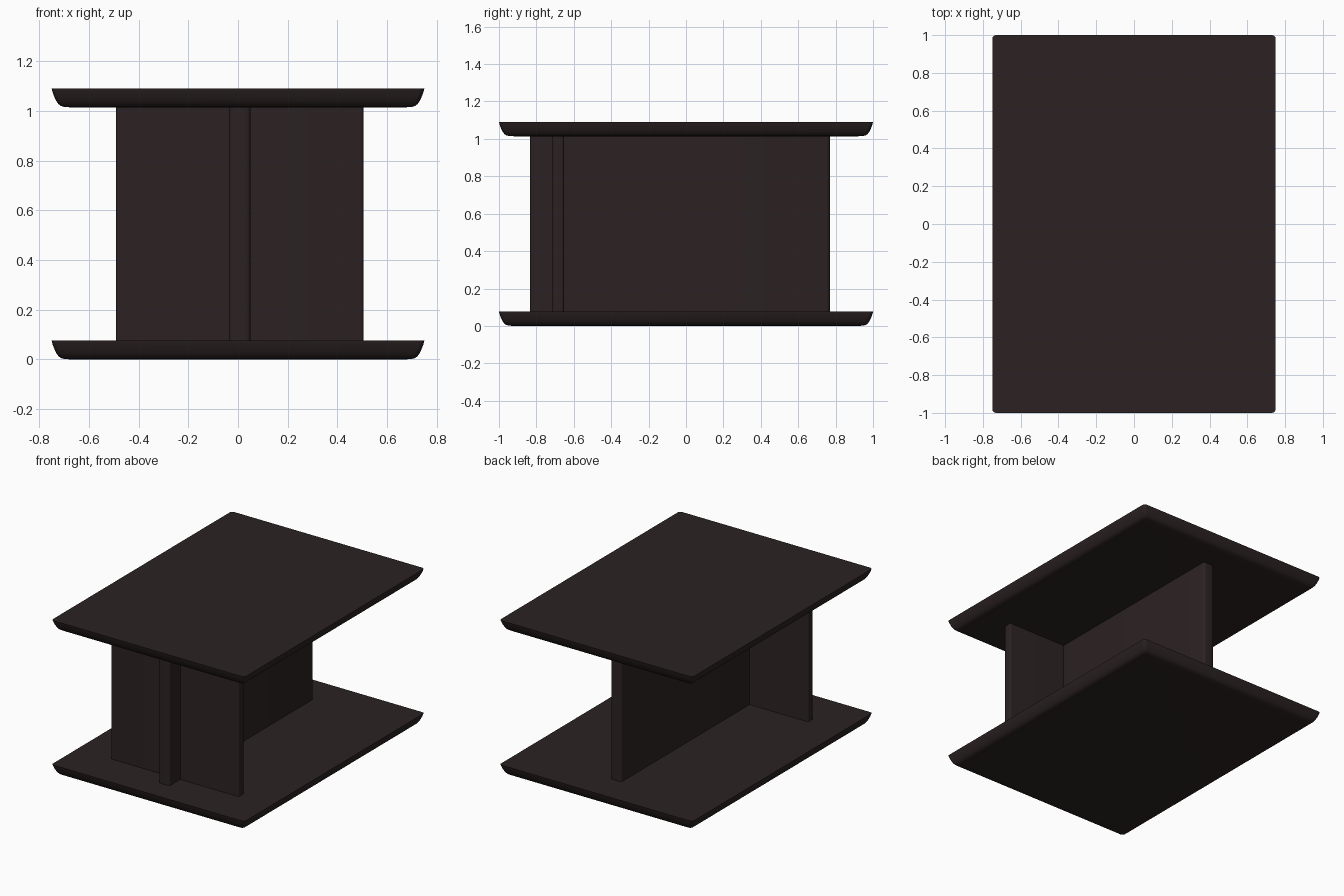
import bpy, bmesh, math

if "Cube" in bpy.data.objects:
    bpy.data.objects.remove(bpy.data.objects["Cube"])

wood = bpy.data.materials.new("dark brown wood")
wood.diffuse_color = (0.025, 0.016, 0.016, 1)
wood.use_nodes = True
wood.node_tree.nodes["Principled BSDF"].inputs["Base Color"].default_value = wood.diffuse_color


def finish(name, bm):
    bmesh.ops.recalc_face_normals(bm, faces=bm.faces[:])
    me = bpy.data.meshes.new(name)
    bm.to_mesh(me)
    bm.free()
    me.materials.append(wood)
    ob = bpy.data.objects.new(name, me)
    bpy.context.collection.objects.link(ob)
    bpy.ops.object.select_all(action='DESELECT')
    ob.select_set(True)
    bpy.context.view_layer.objects.active = ob
    bpy.ops.object.shade_smooth_by_angle(angle=math.radians(35))
    return ob


def outline(hx, hy, r, seg=4):
    # rounded rectangle
    pts = []
    for i, (sx, sy) in enumerate([(1, 1), (-1, 1), (-1, -1), (1, -1)]):
        for k in range(seg + 1):
            a = math.pi / 2 * (i + k / seg)
            pts.append((sx * (hx - r) + r * math.cos(a),
                        sy * (hy - r) + r * math.sin(a)))
    return pts


# (inset, height) of the slab edge, curving in towards the underside
EDGE = [(0.08, 0), (0.05, 0.002), (0.037, 0.006), (0.028, 0.013), (0.02, 0.024),
        (0.012, 0.04), (0.005, 0.058), (0.001, 0.072), (0, 0.077)]


def slab(name, z):
    bm = bmesh.new()
    rings = [[bm.verts.new((x, y, z + h)) for x, y in outline(0.75 - d, 1 - d, 0.02)]
             for d, h in EDGE]
    n = len(rings[0])
    for a, b in zip(rings, rings[1:]):
        for i in range(n):
            j = (i + 1) % n
            bm.faces.new((a[i], a[j], b[j], b[i]))
    bm.faces.new(rings[0])
    bm.faces.new(rings[-1])
    finish(name, bm)


def panel(name, cx, cy, hx, hy, r):
    # upright board with rounded vertical edges
    bm = bmesh.new()
    pts = outline(hx, hy, r)
    lo, hi = ([bm.verts.new((cx + x, cy + y, z)) for x, y in pts] for z in (0.07, 1.02))
    n = len(pts)
    for i in range(n):
        j = (i + 1) % n
        bm.faces.new((lo[i], lo[j], hi[j], hi[i]))
    bm.faces.new(lo)
    bm.faces.new(hi)
    finish(name, bm)


slab("base_board", 0)
slab("table_top", 1.014)
panel("long_support_panel", 0.007, -0.032, 0.044, 0.802, 0.02)
panel("cross_support_panel", 0.007, -0.683, 0.498, 0.03, 0.012)
